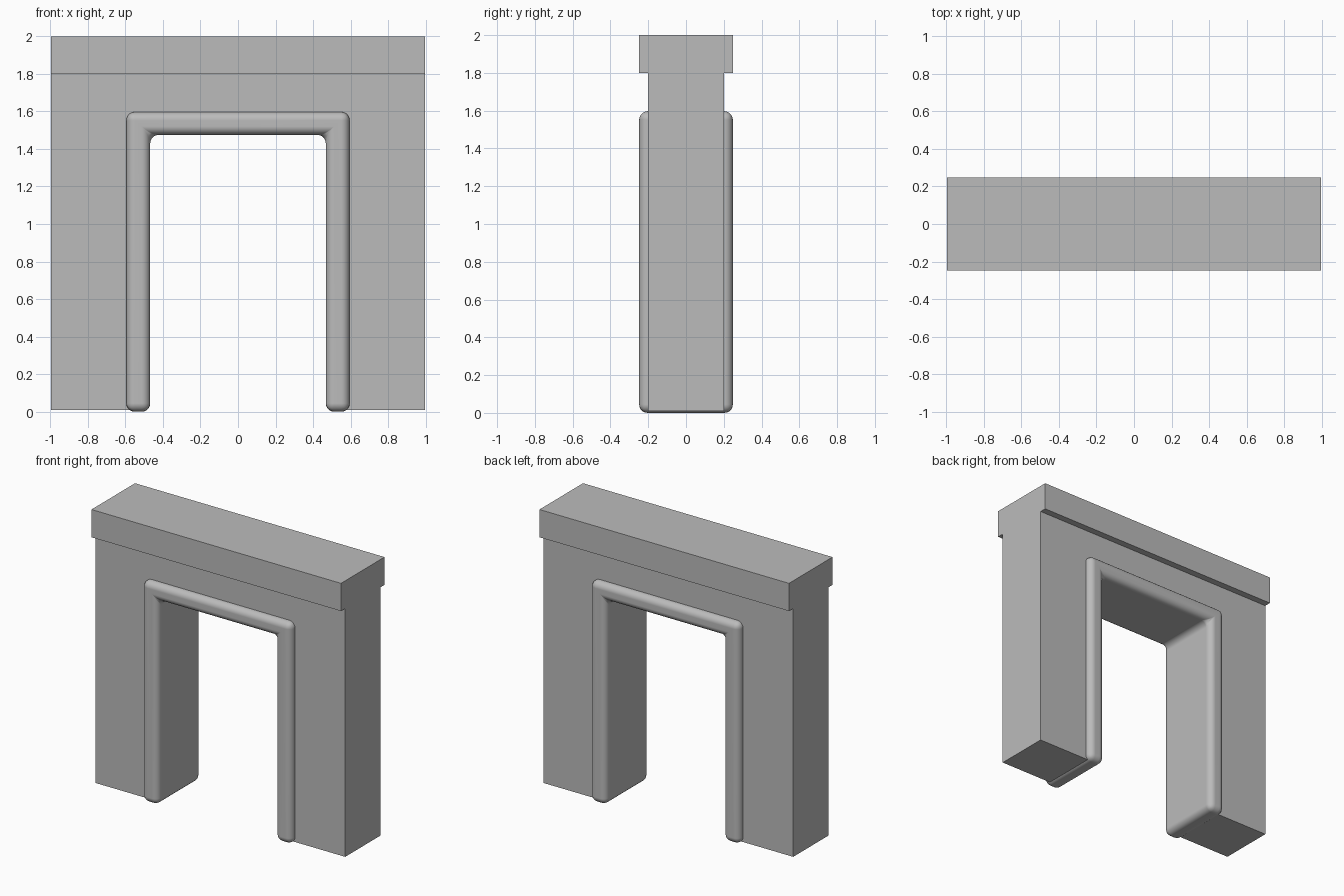
import bpy
import bmesh

if "Cube" in bpy.data.objects:
    bpy.data.objects.remove(bpy.data.objects["Cube"], do_unlink=True)

stone = bpy.data.materials.new("grey stone")
stone.use_nodes = True
grey = (0.5, 0.5, 0.5, 1)
stone.diffuse_color = grey
stone.node_tree.nodes["Principled BSDF"].inputs["Base Color"].default_value = grey


def extrude_profile(name, half_outline, half_depth):
    """Mirror a right-hand outline in x and extrude it along y."""
    outline = half_outline + [(-x, z) for x, z in reversed(half_outline)]
    bm = bmesh.new()
    face = bm.faces.new([bm.verts.new((x, -half_depth, z)) for x, z in outline])
    result = bmesh.ops.extrude_face_region(bm, geom=[face])
    moved = [v for v in result["geom"] if isinstance(v, bmesh.types.BMVert)]
    bmesh.ops.translate(bm, vec=(0, 2 * half_depth, 0), verts=moved)
    bmesh.ops.recalc_face_normals(bm, faces=bm.faces)
    mesh = bpy.data.meshes.new(name)
    bm.to_mesh(mesh)
    bm.free()
    mesh.materials.append(stone)
    obj = bpy.data.objects.new(name, mesh)
    bpy.context.collection.objects.link(obj)
    return obj


def arch_outline(inner_x, inner_z, outer_x, outer_z, base_z):
    return [(inner_x, inner_z), (inner_x, base_z), (outer_x, base_z), (outer_x, outer_z)]


# Wall with a doorway, and the slab across its top
extrude_profile("wall", arch_outline(0.53, 1.535, 0.995, 1.8, 0.01), 0.2)
extrude_profile("top_slab", [(0.995, 1.8), (0.995, 2.0)], 0.248)

# Rounded trim lining the doorway
trim = extrude_profile("doorway_trim", arch_outline(0.468, 1.475, 0.595, 1.597, 0.0), 0.248)
bevel = trim.modifiers.new("rounded edges", "BEVEL")
bevel.width = 0.045
bevel.segments = 5
bevel.limit_method = "ANGLE"
for face in trim.data.polygons:
    face.use_smooth = True
normals = trim.modifiers.new("even shading", "WEIGHTED_NORMAL")
normals.keep_sharp = True
